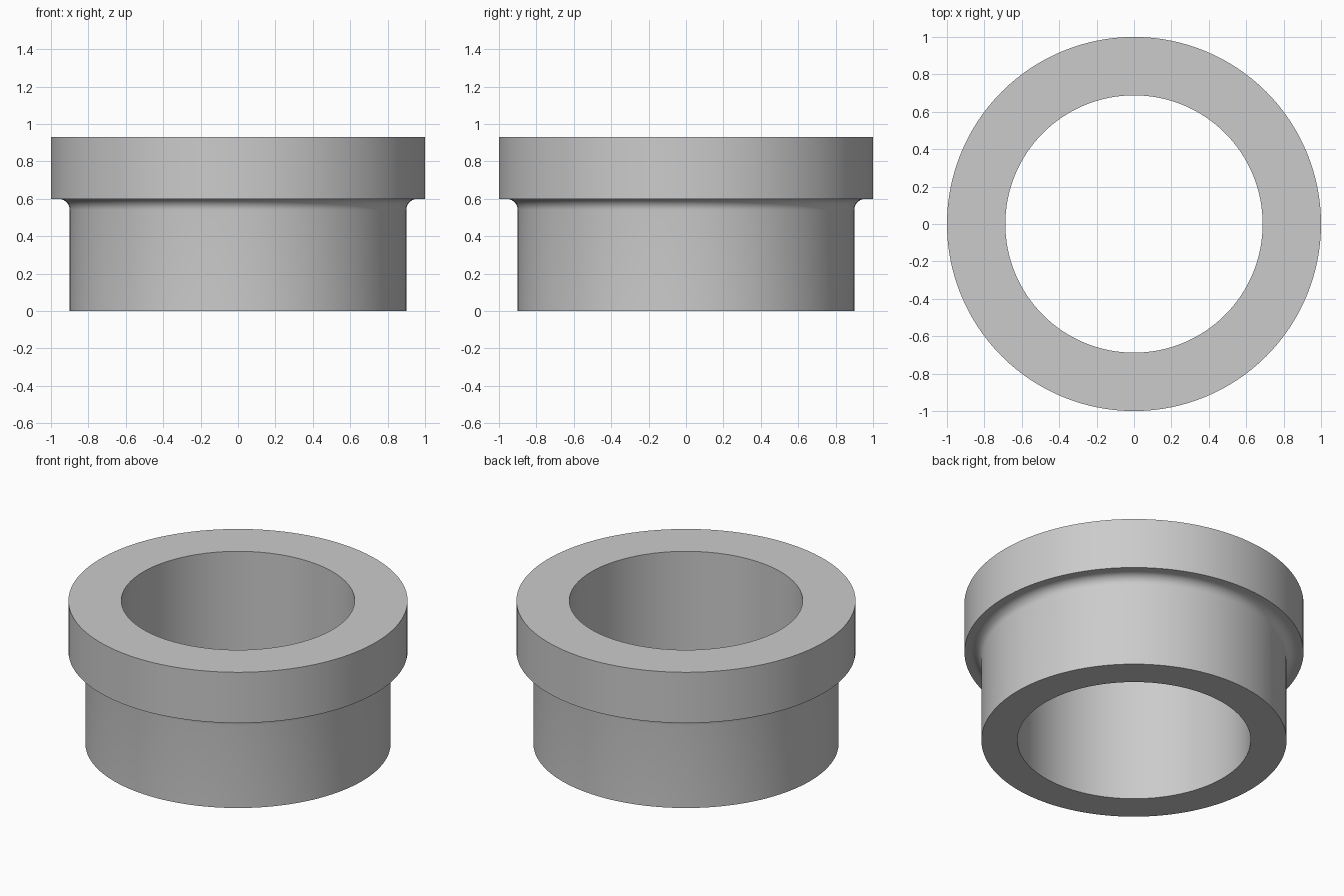
import bpy
import bmesh
from math import cos, sin, pi, radians

cube = bpy.data.objects.get("Cube")
if cube:
    bpy.data.objects.remove(cube, do_unlink=True)

SEGMENTS = 128
BORE, BODY, FLANGE = 0.688, 0.9, 1.0
SHOULDER, HEIGHT, FILLET = 0.6, 0.93, 0.06

# Plain grey material
grey = bpy.data.materials.new("plain_grey")
grey.use_nodes = True
colour = (0.6, 0.6, 0.6, 1)
grey.diffuse_color = colour
grey.node_tree.nodes["Principled BSDF"].inputs["Base Color"].default_value = colour

# Closed cross-section: body wall, fillet under the flange, flange, bore
fillet = [(BODY + FILLET * (1 - cos(a)), SHOULDER - FILLET * (1 - sin(a)))
          for a in (i * pi / 16 for i in range(9))]
profile = [(BORE, 0), (BODY, 0), *fillet,
           (FLANGE, SHOULDER), (FLANGE, HEIGHT), (BORE, HEIGHT)]

# Sweep the section around the vertical axis
bm = bmesh.new()
rings = []
for s in range(SEGMENTS):
    a = 2 * pi * s / SEGMENTS
    rings.append([bm.verts.new((r * cos(a), r * sin(a), z)) for r, z in profile])
for s in range(SEGMENTS):
    here, following = rings[s], rings[(s + 1) % SEGMENTS]
    for i in range(len(profile)):
        j = (i + 1) % len(profile)
        bm.faces.new((here[i], following[i], following[j], here[j]))
bmesh.ops.recalc_face_normals(bm, faces=bm.faces)

mesh = bpy.data.meshes.new("flanged_bushing")
bm.to_mesh(mesh)
bm.free()
mesh.materials.append(grey)
bushing = bpy.data.objects.new("flanged_bushing", mesh)
bpy.context.collection.objects.link(bushing)

# Smooth walls with crisp rims
bpy.ops.object.select_all(action="DESELECT")
bushing.select_set(True)
bpy.context.view_layer.objects.active = bushing
bpy.ops.object.shade_smooth_by_angle(angle=radians(30))
